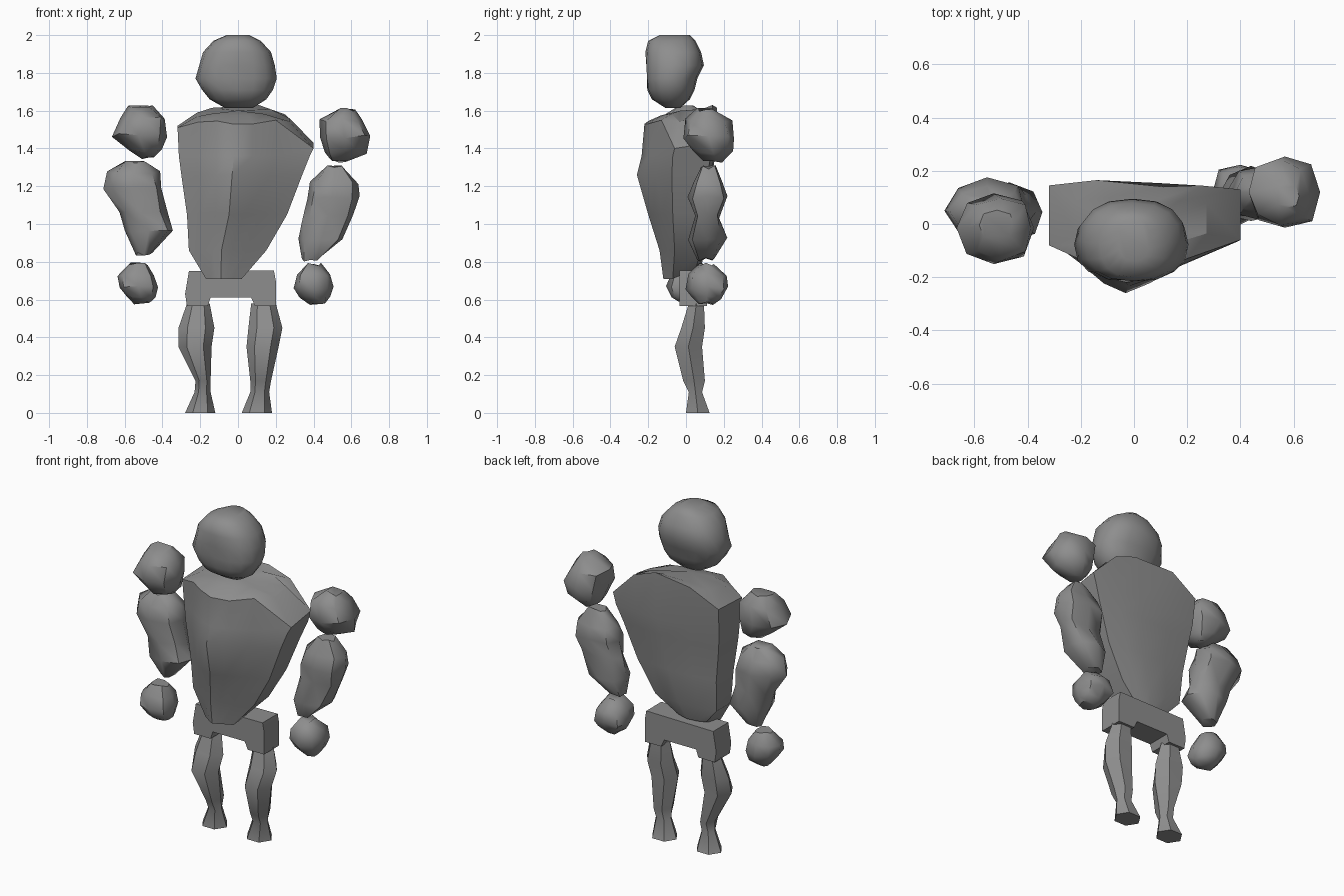
import bpy, bmesh, math, random

random.seed(11)
stone = bpy.data.materials.new("stone grey")
stone.diffuse_color = (0.27, 0.27, 0.27, 1)


def finish(name, bm, angle=40):
    bmesh.ops.recalc_face_normals(bm, faces=bm.faces)
    mesh = bpy.data.meshes.new(name)
    bm.to_mesh(mesh)
    bm.free()
    obj = bpy.data.objects.new(name, mesh)
    bpy.context.collection.objects.link(obj)
    mesh.materials.append(stone)
    bpy.ops.object.select_all(action='DESELECT')
    obj.select_set(True)
    bpy.context.view_layer.objects.active = obj
    bpy.ops.object.shade_smooth_by_angle(angle=math.radians(angle))
    return obj


def skin(rings, top=None):
    """Bridge equal-length point rings from the top down and cap both ends."""
    bm = bmesh.new()
    loops = [[bm.verts.new(p) for p in r] for r in rings]
    n = len(loops[0])
    for a, b in zip(loops, loops[1:]):
        for i in range(n):
            j = (i + 1) % n
            bm.faces.new((a[i], a[j], b[j], b[i]))
    if top:
        c = bm.verts.new(top)
        for i in range(n):
            bm.faces.new((loops[0][i], loops[0][(i + 1) % n], c))
    else:
        bm.faces.new(loops[0])
    bm.faces.new(loops[-1][::-1])
    return bm


def oval(z, x0, x1, y0, y1, n, power=1.0, rough=0.0):
    """Rounded ring filling the given x and y range."""
    pts = []
    tall = max(math.sin(2 * math.pi * i / n) for i in range(n))
    for i in range(n):
        a = 2 * math.pi * i / n
        c, s = math.cos(a), math.sin(a) / tall
        k = 1 + random.uniform(-rough, rough)
        x = math.copysign(abs(c) ** power, c) * k
        y = math.copysign(abs(s) ** power, s) * k
        dz = random.uniform(-rough, rough) * 0.15
        pts.append(((x0 + x1) / 2 + x * (x1 - x0) / 2,
                    (y0 + y1) / 2 + y * (y1 - y0) / 2, z + dz))
    return pts


def boulder(name, sections, n=8):
    return finish(name, skin([oval(*s, n, 0.85, 0.07) for s in sections]), 48)


# Head with a shallow hollow face
head = skin([oval(*s, 16, 0.85) for s in (
    (2.00, -0.06, 0.06, -0.14, 0.02), (1.97, -0.13, 0.12, -0.20, 0.05),
    (1.91, -0.185, 0.175, -0.215, 0.08), (1.84, -0.205, 0.195, -0.22, 0.095),
    (1.77, -0.225, 0.205, -0.215, 0.06), (1.71, -0.19, 0.185, -0.205, 0.045),
    (1.66, -0.15, 0.15, -0.18, 0.02), (1.615, -0.07, 0.08, -0.11, -0.03))])
for v in head.verts:
    if v.co.y < -0.15 and abs(v.co.x) < 0.05 and 1.75 < v.co.z < 1.9:
        v.co.y += 0.01
finish("head", head, 50)

# Torso: uneven shoulder line, then rings narrowing to the waist
shoulder_line = [
    (-0.32, 0.145, 1.52), (-0.14, 0.165, 1.615), (0.11, 0.14, 1.63),
    (0.25, 0.145, 1.58), (0.40, 0.13, 1.43), (0.40, -0.06, 1.40),
    (0.20, -0.13, 1.55), (0.08, -0.20, 1.53), (-0.03, -0.22, 1.53),
    (-0.11, -0.20, 1.545), (-0.21, -0.13, 1.54), (-0.32, -0.08, 1.51)]
across = (0, 0.27, 0.58, 0.78, 1, 1, 0.74, 0.56, 0.42, 0.29, 0.14, 0)
depth = (0, 0, 0, 0, 0, 0, 0.45, 0.8, 1, 0.8, 0.36, 0)


def torso_ring(z, x0, x1, front, side, back, lift=0):
    pts = []
    for i, (f, d) in enumerate(zip(across, depth)):
        x = x0 + f * (x1 - x0)
        if i < 5:
            y = back + 0.025 * math.sin(math.pi * f)
            pts.append((x, y, z + lift))
        else:
            pts.append((x, side + d * (front - side), z))
    return pts


# Flatter plateau inside the shoulder line
plateau = [(x * 0.68, y * 0.6, 1.595 + 0.15 * y * 0.6 - max(0, abs(x * 0.68) - 0.18) * 0.5)
           for x, y, z in shoulder_line]
torso = skin([plateau, shoulder_line,
              torso_ring(1.36, -0.313, 0.38, -0.235, -0.07, 0.13),
              torso_ring(1.26, -0.30, 0.34, -0.26, -0.075, 0.115),
              torso_ring(1.05, -0.27, 0.26, -0.20, -0.07, 0.095),
              torso_ring(0.86, -0.26, 0.15, -0.14, -0.06, 0.08),
              torso_ring(0.71, -0.17, 0.02, -0.12, -0.07, 0.05, 0.05)],
             top=(0, -0.03, 1.60))
finish("torso", torso, 35)

# Hips: arched block extruded front to back
outline = [(-0.26, 0.75), (0.19, 0.755), (0.20, 0.70), (0.20, 0.565), (0.09, 0.565),
           (0.07, 0.61), (-0.145, 0.61), (-0.16, 0.565), (-0.27, 0.565), (-0.28, 0.63)]
hips = bmesh.new()
face = hips.faces.new([hips.verts.new((x, -0.035, z)) for x, z in outline])
extruded = bmesh.ops.extrude_face_region(hips, geom=[face], use_keep_orig=True)
bmesh.ops.translate(hips, vec=(0, 0.145, 0), verts=[
    g for g in extruded["geom"] if isinstance(g, bmesh.types.BMVert)])
finish("hips", hips, 25)

# Legs: six-sided, flaring at the calf and foot
leg_x = {
    "left_leg": ((-0.27, -0.15), (-0.315, -0.125), (-0.315, -0.14),
                 (-0.225, -0.145), (-0.23, -0.145), (-0.28, -0.12)),
    "right_leg": ((0.07, 0.20), (0.055, 0.235), (0.045, 0.215),
                  (0.065, 0.175), (0.065, 0.165), (0.02, 0.18))}
leg_zy = ((0.58, 0.015, 0.095), (0.45, -0.025, 0.10), (0.35, -0.06, 0.085),
          (0.17, -0.015, 0.10), (0.11, 0.015, 0.085), (0, 0, 0.125))
for name, widths in leg_x.items():
    finish(name, skin([oval(z, x0, x1, y0, y1, 6)
                       for (z, y0, y1), (x0, x1) in zip(leg_zy, widths)]), 40)

# Floating shoulder stones
boulder("right_shoulder", (
    (1.605, 0.53, 0.62, 0.06, 0.15), (1.55, 0.43, 0.66, 0, 0.24),
    (1.46, 0.435, 0.70, -0.02, 0.26), (1.38, 0.46, 0.675, 0.04, 0.25),
    (1.335, 0.49, 0.58, 0.09, 0.19)))
boulder("left_shoulder", (
    (1.62, -0.58, -0.45, -0.06, 0.05), (1.56, -0.62, -0.38, -0.13, 0.10),
    (1.47, -0.67, -0.385, -0.15, 0.12), (1.39, -0.58, -0.41, -0.10, 0.09),
    (1.355, -0.51, -0.44, -0.04, 0.05)))

# Floating arm stones
boulder("right_arm", (
    (1.30, 0.46, 0.56, 0.08, 0.16), (1.22, 0.38, 0.635, 0.04, 0.20),
    (1.14, 0.365, 0.635, 0.01, 0.225), (1.04, 0.345, 0.615, 0.045, 0.18),
    (0.92, 0.325, 0.555, 0.01, 0.215), (0.81, 0.335, 0.43, 0.06, 0.15)))
boulder("left_arm", (
    (1.33, -0.61, -0.48, 0.0, 0.10), (1.27, -0.685, -0.42, -0.05, 0.14),
    (1.19, -0.705, -0.40, -0.07, 0.17), (1.06, -0.635, -0.375, -0.04, 0.13),
    (0.96, -0.595, -0.345, -0.06, 0.15), (0.84, -0.54, -0.455, 0.0, 0.09)))

# Floating fists
boulder("right_fist", (
    (0.785, 0.36, 0.44, 0.06, 0.15), (0.73, 0.31, 0.49, 0.01, 0.22),
    (0.66, 0.295, 0.505, 0.0, 0.23), (0.61, 0.33, 0.49, 0.03, 0.19),
    (0.58, 0.37, 0.47, 0.07, 0.15)))
boulder("left_fist", (
    (0.79, -0.58, -0.48, -0.04, 0.05), (0.73, -0.635, -0.44, -0.08, 0.09),
    (0.67, -0.63, -0.425, -0.10, 0.10), (0.62, -0.59, -0.44, -0.08, 0.08),
    (0.585, -0.55, -0.47, -0.04, 0.04)))
